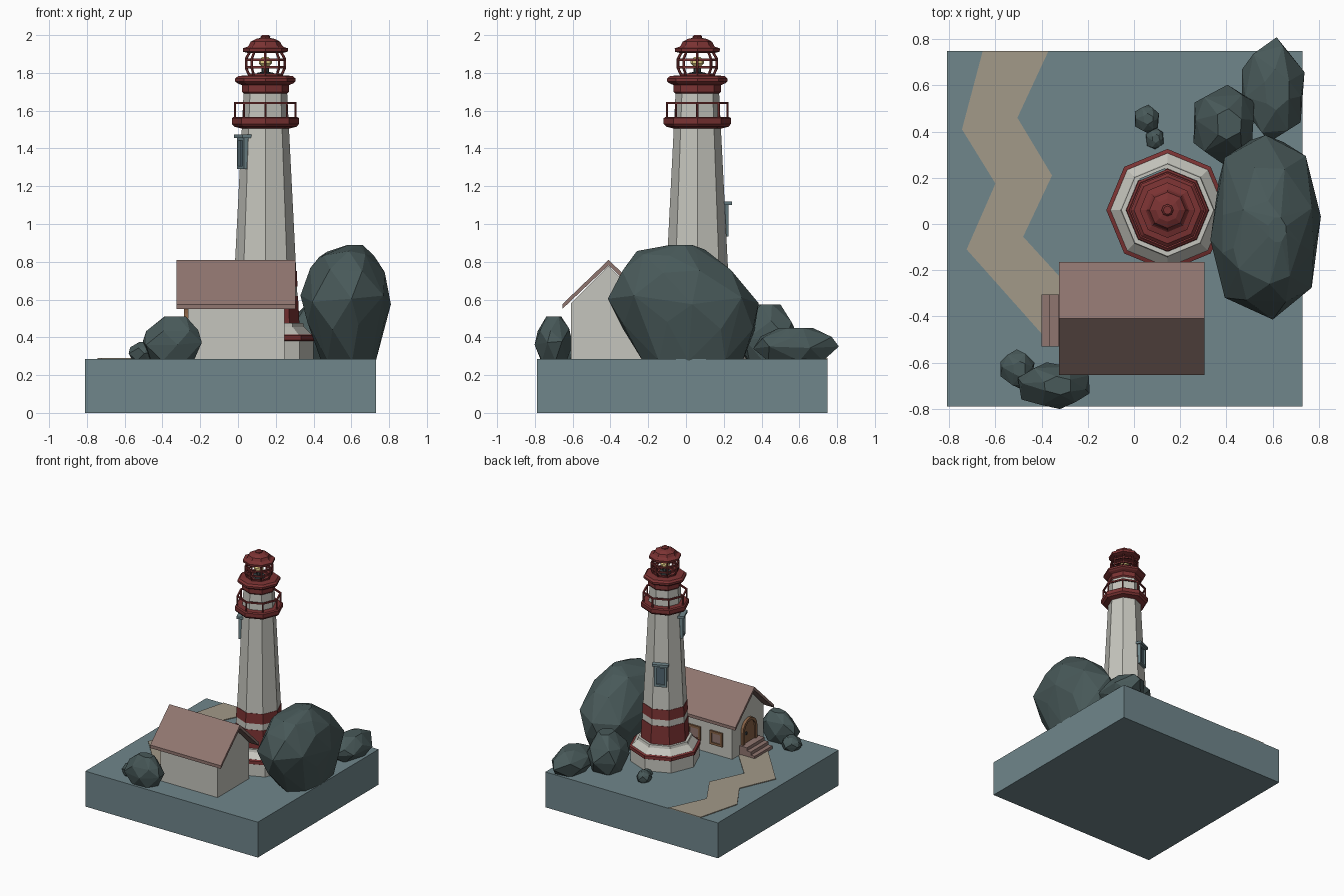
import bpy, bmesh, math, random
from mathutils import Vector, Matrix

if "Cube" in bpy.data.objects:
    bpy.data.objects.remove(bpy.data.objects["Cube"])

random.seed(4)
G = 0.285                      # ground level
CX, CY = 0.145, 0.06           # tower axis


def mat(name, r, g, b):
    m = bpy.data.materials.new(name)
    m.diffuse_color = (r, g, b, 1)
    m.use_nodes = True
    m.node_tree.nodes["Principled BSDF"].inputs["Base Color"].default_value = m.diffuse_color
    return m


SLATE = mat("slate", .16, .24, .26)
WHITE = mat("white", .56, .56, .51)
RED = mat("red", .20, .033, .033)
ROOF = mat("roof", .28, .18, .16)
ROCK = mat("rock", .065, .10, .10)
PATH = mat("path", .36, .32, .25)
WOOD = mat("wood", .24, .12, .06)
DARK = mat("dark", .04, .05, .055)
PANE = mat("pane", .08, .13, .16)
GLOW = mat("glow", .8, .65, .25)


def finish(name, bm, m):
    bmesh.ops.recalc_face_normals(bm, faces=bm.faces)
    me = bpy.data.meshes.new(name)
    bm.to_mesh(me)
    bm.free()
    me.materials.append(m)
    ob = bpy.data.objects.new(name, me)
    bpy.context.collection.objects.link(ob)
    return ob


def add_box(bm, size, loc, M=Matrix()):
    bmesh.ops.create_cube(bm, size=1, matrix=M @ Matrix.Translation(loc) @ Matrix.Diagonal((*size, 1)))


def box(name, x0, x1, y0, y1, z0, z1, m):
    bm = bmesh.new()
    add_box(bm, (x1 - x0, y1 - y0, z1 - z0), ((x0 + x1) / 2, (y0 + y1) / 2, (z0 + z1) / 2))
    return finish(name, bm, m)


def prism(name, pts, vec, m):
    """Extrude a flat outline of 3D points along vec."""
    bm = bmesh.new()
    f = bm.faces.new([bm.verts.new(p) for p in pts])
    r = bmesh.ops.extrude_face_region(bm, geom=[f], use_keep_orig=True)
    bmesh.ops.translate(bm, vec=vec, verts=[v for v in r["geom"] if isinstance(v, bmesh.types.BMVert)])
    return finish(name, bm, m)


def polar(r, a, z):
    return Vector((CX + r * math.cos(a), CY + r * math.sin(a), z))


def lathe(name, prof, m, n=8, closed=False):
    """Turn (radius, z) points about the tower axis; ends are capped."""
    bm = bmesh.new()
    rings = [[bm.verts.new(polar(r, 2 * math.pi * i / n, z)) for i in range(n)] for r, z in prof]
    pairs = list(zip(rings, rings[1:])) + ([(rings[-1], rings[0])] if closed else [])
    for a, b in pairs:
        for i in range(n):
            j = (i + 1) % n
            bm.faces.new((a[i], a[j], b[j], b[i]))
    if not closed:
        bm.faces.new(rings[0])
        bm.faces.new(rings[-1])
    return finish(name, bm, m)


def hoop(name, r, z, t, m):
    lathe(name, [(r - t, z - t), (r + t, z - t), (r + t, z + t), (r - t, z + t)], m, closed=True)


def bars(name, prof, t, m, n=8):
    """Repeat a thin bent bar around the tower axis."""
    bm = bmesh.new()
    for i in range(n):
        a = 2 * math.pi * i / n
        pts = [polar(r, a, z) for r, z in prof]
        for p, q in zip(pts, pts[1:]):
            d = q - p
            M = Matrix.Translation((p + q) / 2) @ d.to_track_quat('Z', 'Y').to_matrix().to_4x4()
            bmesh.ops.create_cone(bm, cap_ends=True, segments=6, radius1=t, radius2=t,
                                  depth=d.length + t * .6, matrix=M)
    finish(name, bm, m)


def window(name, loc, ang, w, h, d, frame, pane, lintel=0.0):
    """Framed window facing angle ang, centred on a wall point."""
    M = Matrix.Translation(loc) @ Matrix.Rotation(ang, 4, 'Z')
    t = .018
    bm = bmesh.new()
    for s in (-1, 1):
        add_box(bm, (d + .03, t, h), (d / 2 - .015, s * (w - t) / 2, 0), M)
        add_box(bm, (d + .03, w - 2 * t, t), (d / 2 - .015, 0, s * (h - t) / 2), M)
    if lintel:
        add_box(bm, (d + .045, w + lintel, .018), (d / 2 - .01, 0, h / 2 + .005), M)
    finish(name + "_frame", bm, frame)
    bm = bmesh.new()
    add_box(bm, (d * .5 + .03, w - 2 * t, h - 2 * t), (d * .25 - .015, 0, 0), M)
    finish(name + "_pane", bm, pane)


def rock(name, rings, n=7):
    """Faceted boulder: convex hull of jittered rings (z, x0, x1, y0, y1)."""
    bm = bmesh.new()
    for k, (z, x0, x1, y0, y1) in enumerate(rings):
        for i in range(n):
            a = 2 * math.pi * (i + .5 * (k % 2) + random.uniform(-.2, .2)) / n
            c, s = math.cos(a), math.sin(a)
            e = (abs(c) ** 2.4 + abs(s) ** 2.4) ** (-1 / 2.4)
            dz = 0 if k in (0, len(rings) - 1) else random.uniform(-.03, .03) * (rings[-1][0] - G) / .6
            bm.verts.new(((x0 + x1) / 2 + c * e * (x1 - x0) / 2,
                          (y0 + y1) / 2 + s * e * (y1 - y0) / 2, z + dz))
    r = bmesh.ops.convex_hull(bm, input=bm.verts)
    junk = {v for v in r["geom_interior"] + r["geom_unused"] if isinstance(v, bmesh.types.BMVert)}
    bmesh.ops.delete(bm, geom=list(junk), context='VERTS')
    finish(name, bm, ROCK)


def boulder(name, x0, x1, y0, y1, top):
    def ring(f, s, ox=0):
        cx, cy, rx, ry = (x0 + x1) / 2, (y0 + y1) / 2, (x1 - x0) / 2 * s, (y1 - y0) / 2 * s
        return (G - .01 + f * (top - G + .01), cx - rx + ox, cx + rx + ox, cy - ry, cy + ry)
    rock(name, [ring(0, .72), ring(.4, 1.02), ring(.72, .88), ring(1, .4, (x1 - x0) * .06)], 6)


# ground block and winding path
box("ground", -.81, .73, -.79, .75, 0, G, SLATE)
left = [(-.655, .75), (-.745, .41), (-.6, .175), (-.725, -.11), (-.36, -.52)]
right = [(-.37, .75), (-.505, .46), (-.355, .21), (-.48, -.055), (-.27, -.285)]
prism("path", [(x, y, G - .005) for x, y in left + right[::-1]], (0, 0, .011), PATH)


# tower shaft in coloured bands
def shaft_r(z):
    return .16 - (z - .81) * .0506


for nm, z0, z1, m, o in [("lower_red_band", .46, .62, RED, .003), ("white_band", .62, .67, WHITE, 0),
                         ("upper_red_band", .67, .75, RED, .003), ("shaft", .75, 1.72, WHITE, 0)]:
    lathe(nm, [(shaft_r(z0) + o, z0), (shaft_r(z1) + o, z1)], m)
lathe("tower_foot", [(.255, G), (.255, .385)], WHITE)
lathe("foot_red_ring", [(.255, .38), (.265, .385), (.265, .41), (.25, .415)], RED)
lathe("foot_slope", [(.25, .412), (.205, .455), (.2, .475)], WHITE)

# lower gallery with railing
lathe("gallery", [(.125, 1.505), (.165, 1.515), (.178, 1.53), (.178, 1.56), (.168, 1.567)], RED)
bars("railing_posts", [(.16, 1.56), (.16, 1.64)], .006, RED)
hoop("railing_top", .16, 1.64, .006, RED)

# upper gallery, lantern cage and cap
lathe("upper_gallery", [(.115, 1.69), (.125, 1.70), (.125, 1.735), (.148, 1.745), (.16, 1.755),
                        (.16, 1.77), (.145, 1.783), (.105, 1.787)], RED)
bars("cage_bars", [(.082, 1.78), (.102, 1.825), (.102, 1.875), (.082, 1.912)], .007, RED)
for i, (r, z) in enumerate([(.085, 1.79), (.1, 1.83), (.1, 1.87)]):
    hoop("cage_hoop_%d" % i, r, z, .006, RED)
lathe("lamp_post", [(.05, 1.785), (.045, 1.80), (.02, 1.805), (.02, 1.84)], DARK)
lathe("lamp", [(.02, 1.835), (.035, 1.85), (.035, 1.865), (.015, 1.885)], GLOW)
lathe("lantern_cap", [(.09, 1.905), (.118, 1.912), (.12, 1.93), (.095, 1.938), (.088, 1.945),
                      (.078, 1.965), (.05, 1.98), (.025, 1.985)], RED)
lathe("cap_knob", [(.024, 1.975), (.026, 1.992), (.018, 2.0)], RED)

# tower windows, each on one side of the octagon
for nm, deg, z in [("upper_window", 202.5, 1.375), ("lower_window", 112.5, 1.02)]:
    a = math.radians(deg)
    window(nm, polar(shaft_r(z) * math.cos(math.pi / 8), a, z), a, .095, .17, .022, SLATE, PANE, .025)

# house walls and roof
HY, WX = -.41, -.265
gable = [(-.2, G), (.2, G), (.2, .58), (0, .778), (-.2, .58)]
prism("house_walls", [(WX, HY + y, z) for y, z in gable], (.51, 0, 0), WHITE)
chevron = [(-.245, .575), (0, .81), (.245, .575), (.245, .55), (0, .782), (-.245, .55)]
prism("house_roof", [(-.325, HY + y, z) for y, z in chevron], (.63, 0, 0), ROOF)


# arched door, frame and steps
def arch(hw, base, spring):
    pts = [(hw, base)]
    pts += [(hw * math.cos(math.pi * i / 8), spring + hw * math.sin(math.pi * i / 8)) for i in range(9)]
    return pts + [(-hw, base)]


prism("door_frame", [(WX + .005, HY + y, z) for y, z in arch(.09, G, .462) + arch(.068, G, .462)[::-1]],
      (-.027, 0, 0), WOOD)
prism("door", [(WX + .005, HY + y, z) for y, z in arch(.068, G, .462)], (-.015, 0, 0), WOOD)
box("door_handle", WX - .022, WX - .008, HY + .035, HY + .048, .43, .45, DARK)
for i in range(3):
    box("step_%d" % i, -.4 + .035 * i, WX + .005, -.53, -.305, G, G + .025 * (i + 1), ROOF)

# house windows facing the tower side
for i, x in enumerate((.068, -.128)):
    window("house_window_%d" % i, (x, HY + .2, .42), math.pi / 2, .11, .11, .014, WOOD, ROOF)

# boulders
rock("big_boulder", [(G - .01, .44, .73, -.23, .30), (.46, .35, .78, -.34, .37), (.60, .33, .81, -.415, .385),
                     (.76, .38, .78, -.35, .25), (.85, .43, .72, -.26, .10), (.89, .58, .66, -.08, .03)], 8)
boulder("back_boulder", .25, .535, .265, .60, .575)
boulder("corner_boulder", .465, .74, .36, .805, .45)
boulder("front_boulder", -.505, -.19, -.80, -.60, .51)
boulder("front_stone", -.58, -.43, -.71, -.545, .375)
boulder("pebble_large", 0, .11, .395, .515, .36)
boulder("pebble_small", .05, .13, .325, .415, .33)
